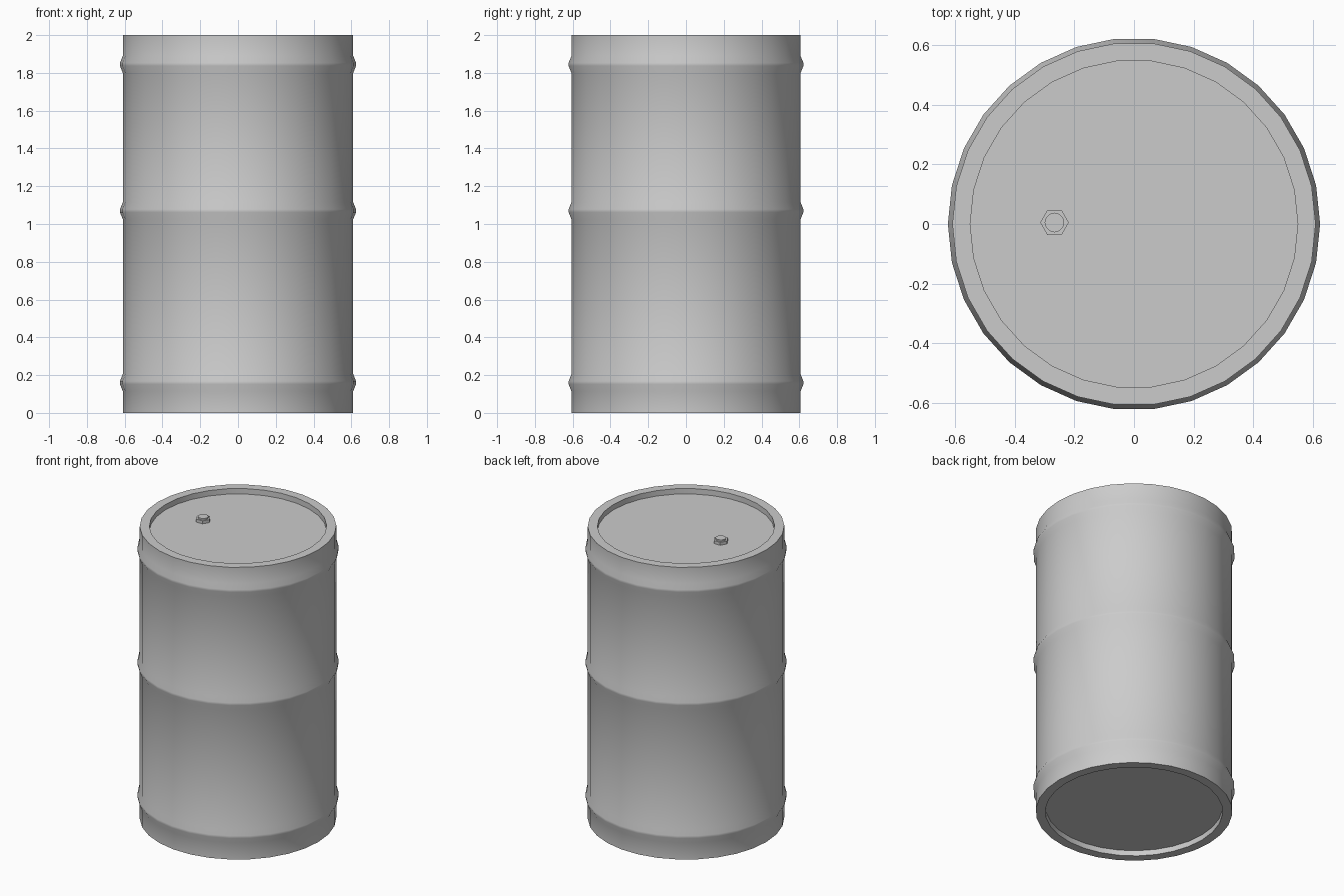
import bpy, bmesh, math

if "Cube" in bpy.data.objects:
    bpy.data.objects.remove(bpy.data.objects["Cube"])


def lathe(name, profile, sides, loc=(0, 0, 0)):
    """Revolve (radius, z) points around z; close both ends with flat faces."""
    bm = bmesh.new()
    rings = []
    for r, z in profile:
        rings.append([bm.verts.new((r * math.cos(2 * math.pi * i / sides),
                                    r * math.sin(2 * math.pi * i / sides), z))
                      for i in range(sides)])
    for a, b in zip(rings, rings[1:]):
        for i in range(sides):
            j = (i + 1) % sides
            bm.faces.new((a[i], a[j], b[j], b[i]))
    bm.faces.new(rings[0][::-1])
    bm.faces.new(rings[-1])
    bmesh.ops.recalc_face_normals(bm, faces=bm.faces)
    mesh = bpy.data.meshes.new(name)
    bm.to_mesh(mesh)
    bm.free()
    ob = bpy.data.objects.new(name, mesh)
    ob.location = loc
    bpy.context.collection.objects.link(ob)
    bpy.ops.object.select_all(action='DESELECT')
    ob.select_set(True)
    bpy.context.view_layer.objects.active = ob
    bpy.ops.object.shade_smooth_by_angle(angle=math.radians(30))
    return ob


# Drum body: recessed ends, raised rims and three rolled ribs
BODY, RIB, RIM, RECESS = 0.61, 0.625, 0.55, 0.037
profile = [(RIM, RECESS), (RIM, 0), (BODY, 0)]
for z in (0.16, 1.07, 1.845):
    profile += [(BODY, z - 0.045), (RIB, z - 0.008),
                (RIB, z + 0.008), (BODY, z + 0.045)]
profile += [(BODY, 2), (RIM, 2), (RIM, 2 - RECESS)]
lathe("drum_body", profile, 30)

# Filler plug: hexagonal nut with a round raised cap
lid = 2 - RECESS
lathe("plug_nut", [(0.048, -0.005), (0.048, 0.02)], 6, (-0.267, 0.005, lid))
lathe("plug_cap", [(0.033, 0.015), (0.033, 0.03)], 12, (-0.267, 0.005, lid))
